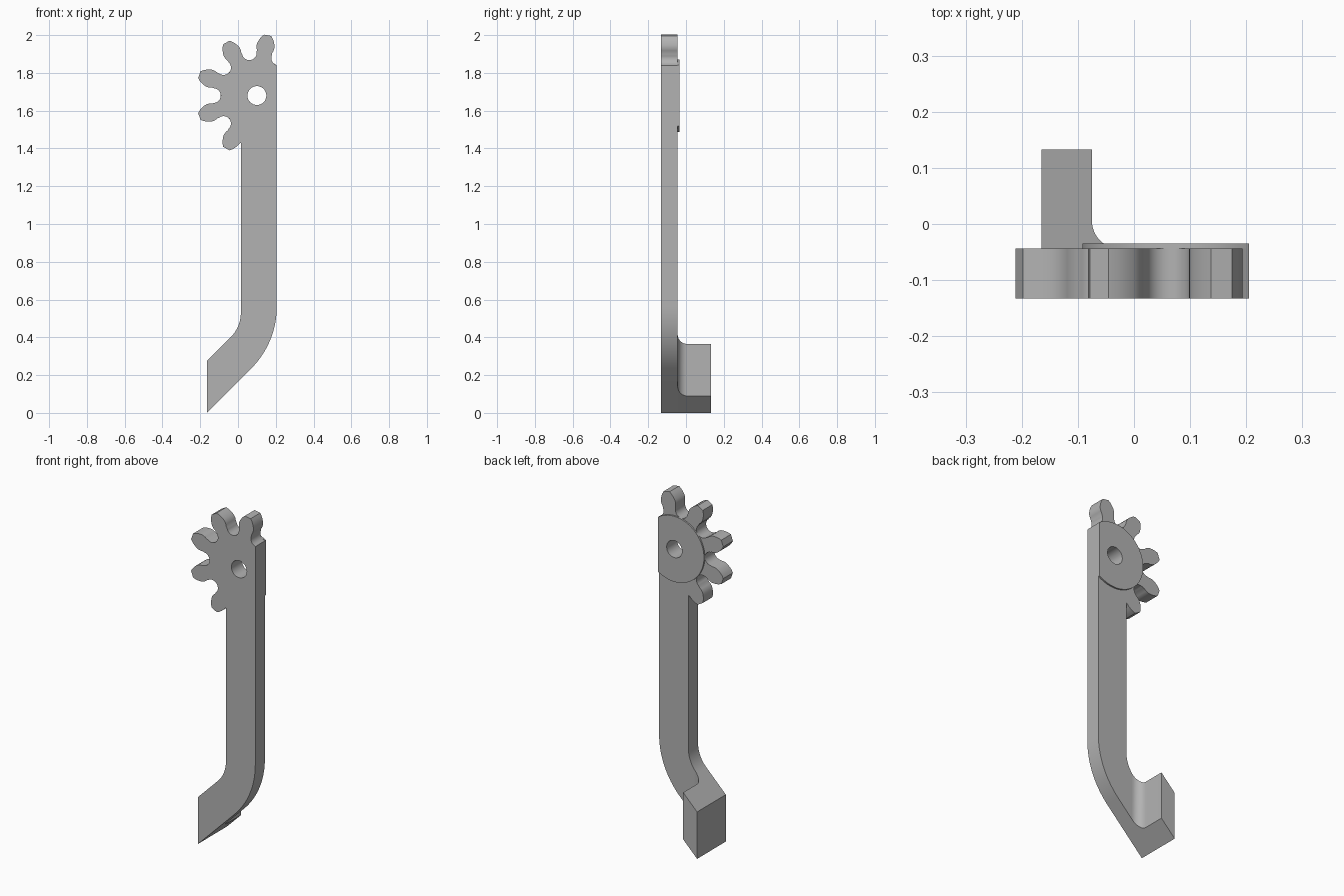
import bpy, bmesh
from math import cos, sin, pi, radians, sqrt, acos
from mathutils import Vector

cube = bpy.data.objects.get("Cube")
if cube:
    bpy.data.objects.remove(cube)

GREY = (0.45, 0.45, 0.45, 1)
metal = bpy.data.materials.new("plain grey")
metal.use_nodes = True
metal.diffuse_color = GREY
metal.node_tree.nodes["Principled BSDF"].inputs["Base Color"].default_value = GREY

FRONT, BACK = -0.133, -0.044
HUB = Vector((0.10, 1.68))
LEFT, RIGHT = 0.015, 0.205      # straight edges of the arm
TIP = -0.165                    # flat end of the toe
LOW, HIGH = 0.165, 0.44         # toe edges follow z = x + LOW / HIGH


def arc(center, radius, start, end, steps):
    """Points on an arc, angles in degrees."""
    angles = [radians(start + (end - start) * i / steps) for i in range(steps + 1)]
    return [Vector((center[0] + radius * cos(a), center[1] + radius * sin(a))) for a in angles]


def plate(name, loops, place, move):
    """Fill the outline (and holes), then extrude it by a vector."""
    bm = bmesh.new()
    edges = []
    for loop in loops:
        verts = [bm.verts.new(place(p)) for p in loop]
        edges += [bm.edges.new((v, verts[i - 1])) for i, v in enumerate(verts)]
    bmesh.ops.triangle_fill(bm, edges=edges, use_beauty=True)
    bmesh.ops.recalc_face_normals(bm, faces=bm.faces)
    ext = bmesh.ops.extrude_face_region(bm, geom=bm.faces[:], use_keep_orig=True)
    moved = [g for g in ext["geom"] if isinstance(g, bmesh.types.BMVert)]
    bmesh.ops.translate(bm, verts=moved, vec=move)
    bmesh.ops.recalc_face_normals(bm, faces=bm.faces)
    mesh = bpy.data.meshes.new(name)
    bm.to_mesh(mesh)
    bm.free()
    mesh.materials.append(metal)
    obj = bpy.data.objects.new(name, mesh)
    bpy.context.collection.objects.link(obj)
    bpy.ops.object.select_all(action="DESELECT")
    obj.select_set(True)
    bpy.context.view_layer.objects.active = obj
    bpy.ops.object.shade_smooth_by_angle(angle=radians(30))
    return obj


# Tooth flank: distance from the hub, half width
FLANK = [(0.235, 0.041), (0.25, 0.046), (0.265, 0.048), (0.28, 0.045),
         (0.295, 0.039), (0.31, 0.031), (0.324, 0.019)]


def tooth(angle):
    out = Vector((cos(radians(angle)), sin(radians(angle))))
    side = Vector((-out.y, out.x))
    first = [HUB + out * r - side * w for r, w in FLANK]
    second = [HUB + out * r + side * w for r, w in reversed(FLANK)]
    return first + second


def valley(angle):
    center = HUB + Vector((cos(radians(angle)), sin(radians(angle)))) * 0.23
    return arc(center, 0.039, angle + 270, angle + 90, 12)


# Gear sector outline, anticlockwise from the arm's top corner
gear = [Vector((RIGHT, 1.84))] + valley(60)[6:]
for angle in range(80, 241, 40):
    gear += tooth(angle)
    if angle < 240:
        gear += valley(angle + 20)
while gear[-1].x > LEFT - 0.004:
    gear.pop()


# Arm edges with a rounded 45 degree bend into the toe
def bend(x, offset, radius):
    tangent = radius * (sqrt(2) - 1)
    return arc((x - radius, x + offset + tangent), radius, 0, -45, 16)


arm = gear + [Vector((LEFT, 1.43))]
arm += bend(LEFT, HIGH, 0.18)
arm += [Vector((TIP, TIP + HIGH)), Vector((TIP, TIP + LOW))]
arm += reversed(bend(RIGHT, LOW, 0.46))
hole = arc(HUB, 0.05, 0, 348.75, 31)
plate("gear_arm", [arm, hole], lambda p: (p.x, FRONT, p.y), (0, BACK - FRONT, 0))

# Thin round boss behind the gear, cut flush with the arm
half = acos((RIGHT - HUB.x) / 0.192) * 180 / pi
boss = arc(HUB, 0.192, half, 360 - half, 48)
plate("hub_boss", [boss, hole], lambda p: (p.x, BACK, p.y), (0, 0.009, 0))

# Toe block reaching backwards, with a fillet where it meets the arm
BLOCK, R = -0.075, 0.05
toe = [Vector((TIP, BACK)), Vector((TIP, 0.133)), Vector((BLOCK, 0.133))]
toe += arc((BLOCK + R, BACK + R), R, 180, 270, 12)
plate("toe_block", [toe], lambda p: (p.x, p.y, p.x + LOW), (0, 0, HIGH - LOW))
